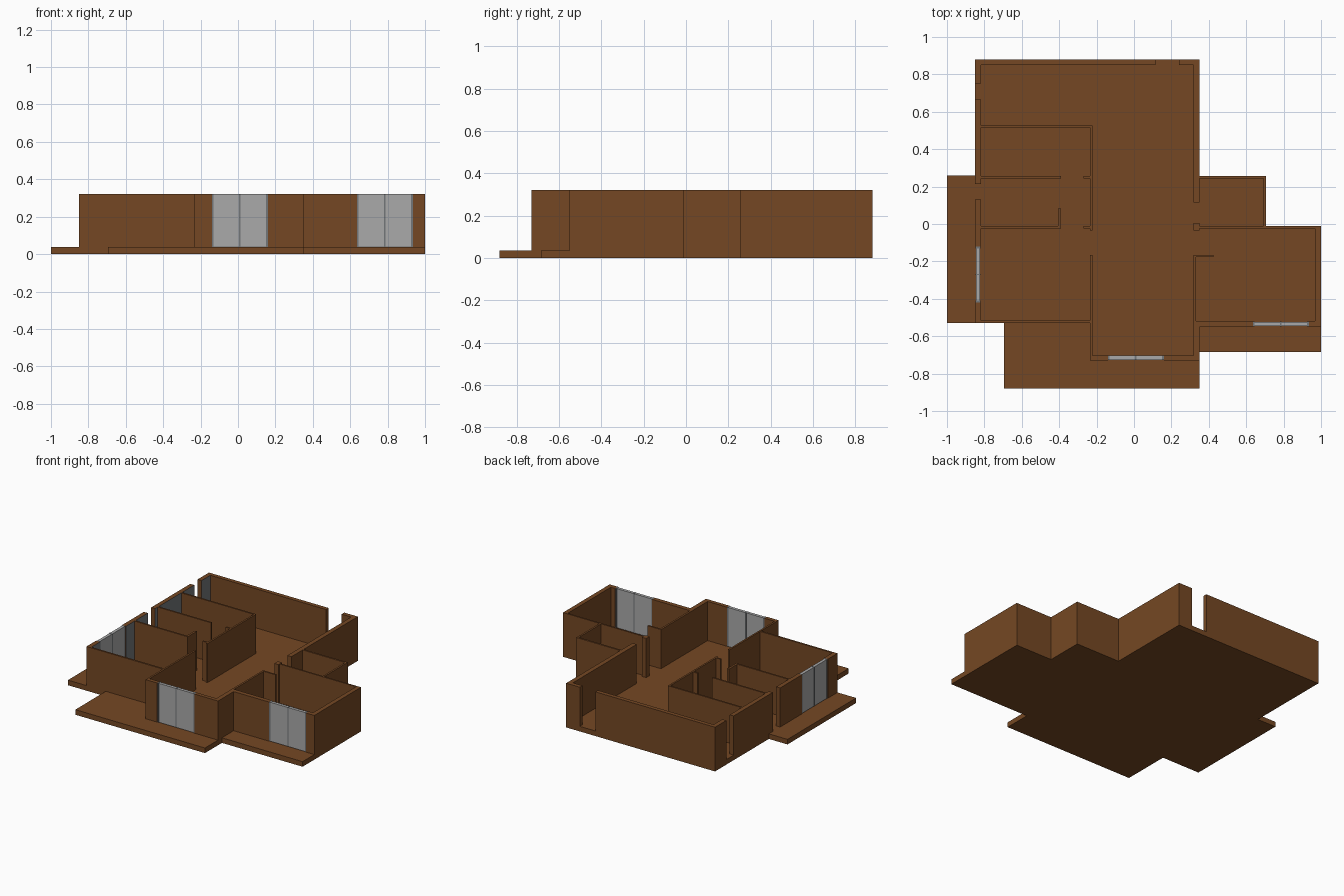
import bpy, bmesh

if "Cube" in bpy.data.objects:
    bpy.data.objects.remove(bpy.data.objects["Cube"])

FLOOR, TOP = 0.037, 0.322


def material(name, rgb):
    m = bpy.data.materials.new(name)
    m.diffuse_color = (*rgb, 1)
    m.use_nodes = True
    m.node_tree.nodes["Principled BSDF"].inputs["Base Color"].default_value = m.diffuse_color
    return m


BROWN = material("brown", (0.178, 0.064, 0.017))
GLASS = material("light grey glass", (0.40, 0.40, 0.40))
FRAME = material("slate grey", (0.17, 0.18, 0.19))


def make(name, bm, *mats):
    bmesh.ops.recalc_face_normals(bm, faces=bm.faces)
    me = bpy.data.meshes.new(name)
    bm.to_mesh(me)
    bm.free()
    for m in mats:
        me.materials.append(m)
    ob = bpy.data.objects.new(name, me)
    bpy.context.collection.objects.link(ob)
    return ob


def prism(bm, points, z0, z1):
    face = bm.faces.new([bm.verts.new((x, y, z0)) for x, y in points])
    ext = bmesh.ops.extrude_face_region(bm, geom=[face])["geom"]
    for v in ext:
        if isinstance(v, bmesh.types.BMVert):
            v.co.z = z1


def boxes(name, rects, mat, z0=FLOOR, z1=TOP):
    bm = bmesh.new()
    for x0, x1, y0, y1 in rects:
        prism(bm, [(x0, y0), (x1, y0), (x1, y1), (x0, y1)], z0, z1)
    return make(name, bm, mat)


# floor slab with its three terraces
bm = bmesh.new()
prism(bm, [(-0.85, 0.88), (-0.85, 0.26), (-1, 0.26), (-1, -0.53), (-0.695, -0.53),
           (-0.695, -0.88), (0.35, -0.88), (0.35, -0.685), (1, -0.685),
           (1, -0.012), (0.705, -0.012), (0.705, 0.257), (0.35, 0.257),
           (0.35, 0.88)], 0, FLOOR)
make("floor_slab", bm, BROWN)

# left outer wall, with slate inner faces
left = boxes("left_wall", [(-0.85, -0.818, a, b) for a, b in
             ((0.75, 0.85), (0.48, 0.665), (0.29, 0.48), (0.215, 0.29),
              (-0.12, 0.13), (-0.53, -0.42))], BROWN)
left.data.materials.append(FRAME)
for p in left.data.polygons:
    if p.normal.x > 0.9:
        p.material_index = 1

# remaining outer walls
boxes("back_wall", [(-0.85, 0.115, 0.85, 0.88), (0.24, 0.35, 0.85, 0.88)], BROWN)
boxes("right_wall", [(0.317, 0.35, 0.115, 0.85), (0.317, 0.35, -0.035, 0.005)], BROWN)
boxes("living_room_walls", [
    (-0.235, -0.14, -0.73, -0.702), (0.16, 0.35, -0.73, -0.702),
    (0.317, 0.35, -0.702, -0.55), (-0.235, -0.222, -0.702, -0.165)], BROWN)
boxes("left_bedroom_front_wall", [(-0.818, -0.235, -0.53, -0.517)], BROWN)
boxes("right_bedroom_walls", [
    (0.968, 1, -0.55, -0.012), (0.317, 0.635, -0.55, -0.518),
    (0.935, 0.968, -0.55, -0.518), (0.35, 0.968, -0.023, -0.012)], BROWN)
boxes("side_room_walls", [
    (0.35, 0.705, 0.244, 0.257), (0.692, 0.705, -0.012, 0.244)], BROWN)

# thin interior partitions
boxes("partition_walls", [
    (-0.235, -0.222, -0.035, 0.515), (-0.818, -0.222, 0.515, 0.527),
    (-0.818, -0.39, 0.244, 0.256), (-0.27, -0.235, 0.244, 0.256),
    (-0.818, -0.39, -0.023, -0.011), (-0.27, -0.235, -0.023, -0.011),
    (-0.405, -0.39, -0.011, 0.083),
    (0.317, 0.331, -0.518, -0.165), (0.331, 0.425, -0.177, -0.165)], BROWN)


# sliding glass doors: two panes, side posts and a middle post
def sliding_door(name, start, wall, along_y=False):
    def rect(a0, a1, inset):
        a = (start + a0, start + a1)
        b = (wall + inset, wall + 0.03 - inset)
        return (*b, *a) if along_y else (*a, *b)
    boxes(name + "_panes", [rect(0.01, 0.146, 0.004), rect(0.154, 0.29, 0.004)],
          GLASS, FLOOR + 0.004, TOP - 0.001)
    boxes(name + "_posts", [rect(0, 0.01, 0.002), rect(0.146, 0.154, 0.002),
                            rect(0.29, 0.30, 0.002)], FRAME)
    boxes(name + "_sill", [rect(0.01, 0.29, 0.004)], FRAME, FLOOR, FLOOR + 0.004)


sliding_door("living_room_door", -0.14, -0.73)
sliding_door("right_bedroom_door", 0.635, -0.55)
sliding_door("left_bedroom_door", -0.42, -0.85, True)
